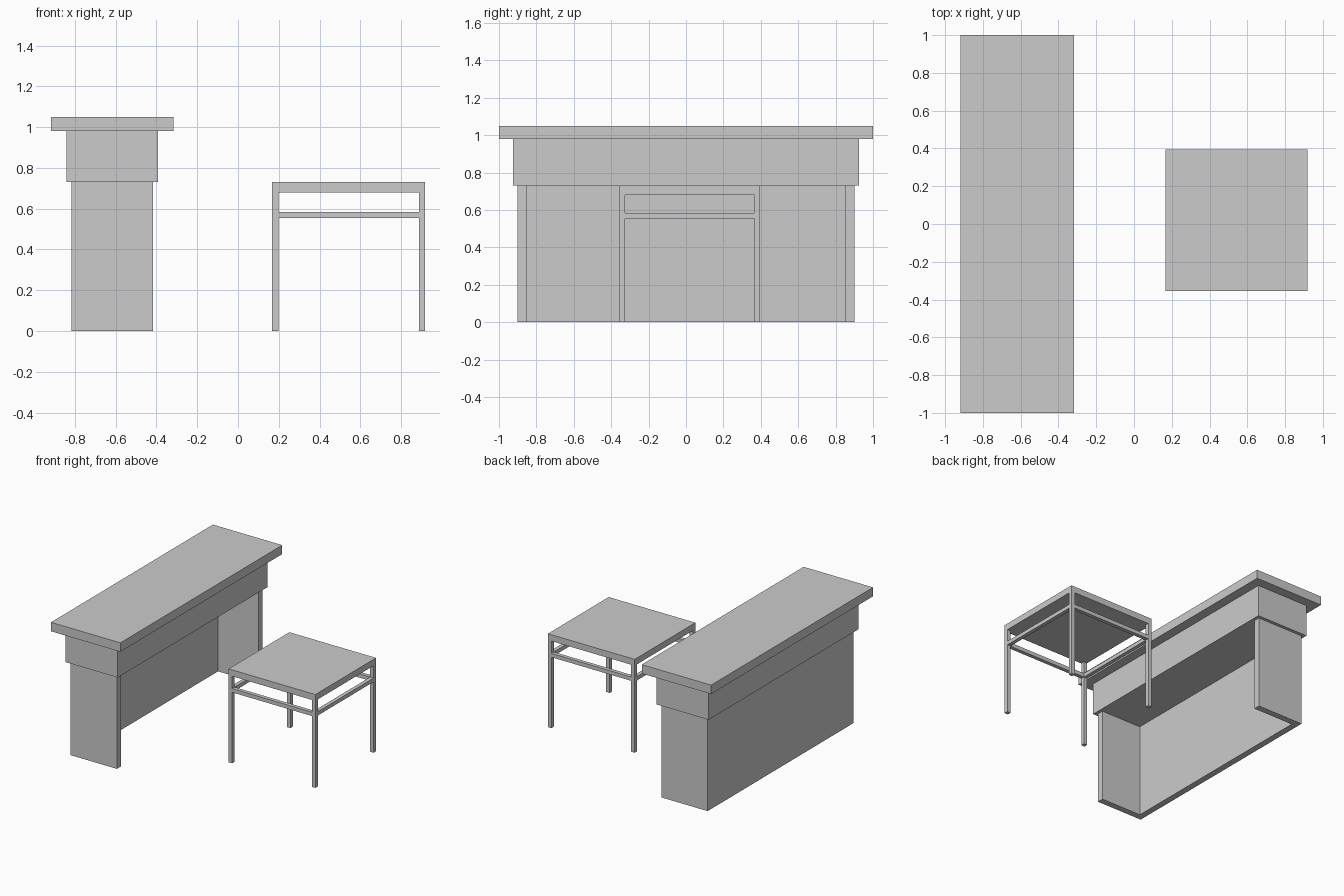
import bpy

if "Cube" in bpy.data.objects:
    bpy.data.objects.remove(bpy.data.objects["Cube"])

def box(name, x, y, z):
    """Box spanning the given (min, max) ranges."""
    bpy.ops.mesh.primitive_cube_add(size=1, location=[sum(r) / 2 for r in (x, y, z)])
    ob = bpy.context.object
    ob.name = name
    ob.scale = [r[1] - r[0] for r in (x, y, z)]
    bpy.ops.object.transform_apply(location=False, rotation=False, scale=True)
    return ob

# Counter: overhanging top and solid upper band
CX = -0.6175
box("counter_top", (CX - 0.3, CX + 0.3), (-1, 1), (0.98, 1.05))
box("counter_upper_band", (CX - 0.225, CX + 0.225), (-0.925, 0.925), (0.73, 0.98))

# Counter base: back panel and two end panels, open towards the stool
bx0, bx1, T = CX - 0.2, CX + 0.2, 0.05
box("counter_back_panel", (bx0, bx0 + T), (-0.85, 0.85), (0, 0.73))
for side, a, b in (("front", -0.9, -0.85), ("back", 0.85, 0.9)):
    box(f"counter_end_panel_{side}", (bx0, bx1), (a, b), (0, 0.73))

# Stool seat
SX, SY, H, L = 0.5425, 0.02, 0.375, 0.03
box("stool_seat", (SX - H, SX + H), (SY - H, SY + H), (0.68, 0.73))

# Stool legs and rails, flush with the seat edges
inner = H - L
for s in (-1, 1):
    xr = sorted((SX + s * H, SX + s * inner))
    yr = sorted((SY + s * H, SY + s * inner))
    for t in (-1, 1):
        box("stool_leg", xr, sorted((SY + t * H, SY + t * inner)), (0, 0.68))
    box("stool_side_rail", xr, (SY - inner, SY + inner), (0.554, 0.584))
    box("stool_cross_rail", (SX - inner, SX + inner), yr, (0.554, 0.584))
